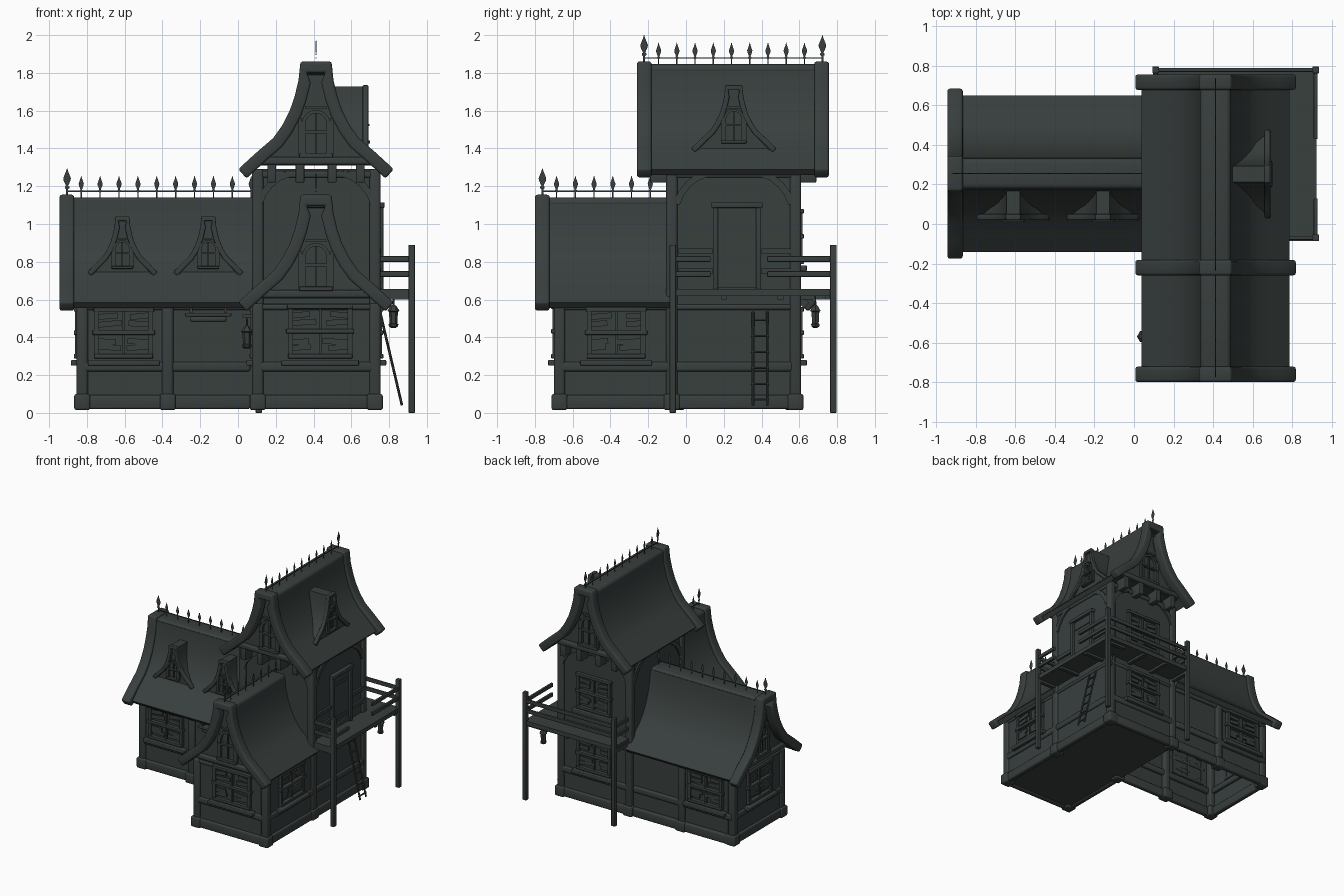
import bpy, bmesh, math, random
from mathutils import Matrix, Vector

if "Cube" in bpy.data.objects:
    bpy.data.objects.remove(bpy.data.objects["Cube"])

random.seed(4)
mat = bpy.data.materials.new("dark slate")
mat.diffuse_color = (0.040, 0.050, 0.048, 1)
mat.use_nodes = True
mat.node_tree.nodes["Principled BSDF"].inputs["Base Color"].default_value = mat.diffuse_color


def frame(x, y, yaw=0):
    """Wall frame: local x runs along the wall, local -y points outward."""
    return Matrix.Translation((x, y, 0)) @ Matrix.Rotation(math.radians(yaw), 4, 'Z')


W = Matrix.Identity(4)


def finish(name, bm, M, bev=0):
    bmesh.ops.recalc_face_normals(bm, faces=bm.faces[:])
    if bev:
        es = [e for e in bm.edges if len(e.link_faces) == 2 and e.calc_face_angle(0) > 0.9]
        bmesh.ops.bevel(bm, geom=es, offset=bev, segments=3, profile=0.5, affect='EDGES')
    bm.transform(M)
    me = bpy.data.meshes.new(name)
    bm.to_mesh(me)
    bm.free()
    me.shade_smooth()
    me.set_sharp_from_angle(angle=math.radians(35))
    me.materials.append(mat)
    ob = bpy.data.objects.new(name, me)
    bpy.context.collection.objects.link(ob)
    return ob


def box(name, M, x0, x1, y0, y1, z0, z1, bev=0, tilt=0, floor=True):
    bm = bmesh.new()
    bmesh.ops.create_cube(bm, size=1)
    bmesh.ops.scale(bm, vec=(abs(x1 - x0), abs(y1 - y0), abs(z1 - z0)), verts=bm.verts)
    if not floor:
        low = [f for f in bm.faces if f.normal.z < -.5]
        bmesh.ops.delete(bm, geom=low, context='FACES')
    c = Matrix.Translation(((x0 + x1) / 2, (y0 + y1) / 2, (z0 + z1) / 2))
    return finish(name, bm, M @ c @ Matrix.Rotation(tilt, 4, 'Y'), bev)


def prism(name, M, outer, inner, y0, y1, bev=0):
    """Solid strip between two x-z polylines, extruded along local y."""
    bm = bmesh.new()
    rows = [[bm.verts.new((x, y, z)) for x, z in line]
            for line, y in ((outer, y0), (outer, y1), (inner, y1), (inner, y0))]
    for i in range(len(outer) - 1):
        for k in range(4):
            a, b = rows[k], rows[(k + 1) % 4]
            bm.faces.new((a[i], a[i + 1], b[i + 1], b[i]))
    for i in (0, -1):
        bm.faces.new([r[i] for r in rows])
    finish(name, bm, M, bev)


def lathe(name, M, prof, n=8):
    bm = bmesh.new()
    rings = [[bm.verts.new((r * math.cos(2 * math.pi * k / n), r * math.sin(2 * math.pi * k / n), z))
              for k in range(n)] for r, z in prof]
    for a, b in zip(rings, rings[1:]):
        for k in range(n):
            bm.faces.new((a[k], a[(k + 1) % n], b[(k + 1) % n], b[k]))
    bm.faces.new(rings[0])
    bm.faces.new(rings[-1])
    finish(name, bm, M)


def rod(name, p, q, r, n=8):
    p, q = Vector(p), Vector(q)
    d = q - p
    lathe(name, Matrix.Translation(p) @ d.to_track_quat('Z', 'Y').to_matrix().to_4x4(),
          [(r, 0), (r, d.length)], n)


# Shared swept roof profile: half width, drop below the ridge
HALF = [(.08, 0), (.09, -.1), (.11, -.185), (.135, -.26), (.175, -.34),
        (.22, -.405), (.31, -.485), (.40, -.57)]


def profile(top, sx=1, sz=1):
    pts = [(-x, z) for x, z in reversed(HALF)] + HALF
    return [(x * sx, top + z * sz) for x, z in pts]


def inset(pts, t):
    out = []
    for i, (x, z) in enumerate(pts):
        a, b = pts[max(i - 1, 0)], pts[min(i + 1, len(pts) - 1)]
        d = Vector((b[0] - a[0], b[1] - a[1])).normalized()
        out.append((x + d.y * t, z - d.x * t))
    return out


def arch_window(M, z0, z1, r, d):
    """Arched window standing on the plane local y = d."""
    def arc(q):
        zc = z1 - r
        return [(-q, z0)] + [(-q * math.cos(math.pi * k / 10), zc + q * math.sin(math.pi * k / 10))
                             for k in range(11)] + [(q, z0)]
    t = r * .25
    prism("arch_frame", M, arc(r), arc(r - t), d - .02, d + .005)
    box("arch_mullion", M, -t * .3, t * .3, d - .012, d, z0, z1 - t)
    zm = (z0 + z1) / 2
    box("arch_rail", M, -r * 1.15, r * 1.15, d - .025, d, zm - t * .4, zm + t * .4)
    box("arch_sill", M, -r * 1.2, r * 1.2, d - .03, d, z0 - t, z0 + t * .2, .004)
    for s in (-1, 1):
        box("arch_jamb", M, s * r * 1.0, s * r * 1.22, d - .018, d, z0, z1 - r * .6)
    box("arch_lintel", M, -r * .75, r * .75, d - .018, d, z1 + t * .2, z1 + t)


def roof(name, M, top, y0, y1, sx=1, sz=1, bd=.078, t=.066, ends=(1, 0), drop=.03):
    p = profile(top, sx, sz)
    cover = [(x * .91, top + (z - top) * (1 - drop / .6) - drop) for x, z in p]
    prism(name + "_roof_cover", M, cover, inset(cover, t * .6), y0 + bd * .4, y1 - bd * .4 * ends[1])
    for on, a in zip(ends, (y0, y1 - bd)):
        if on:
            prism(name + "_bargeboard", M, p, inset(p, t), a, a + bd, t * .2)


def gable(name, M, top, y, base, sx=1, sz=1, lim=.32):
    p = [q for q in inset(profile(top, sx, sz), .035 * sz) if abs(q[0]) < lim * sx]
    prism(name + "_gable", M, p, [(x, base) for x, z in p], y, y + .03)


FLAT = Matrix.Diagonal((.12, 1, 1, 1))


def finials(M, top, y0, y1, big):
    """Flat iron ridge cresting."""
    def spike(y, h, w):
        lathe("finial", M @ Matrix.Translation((0, y, top - .03)) @ FLAT,
              [(w * .25, 0), (w * .25, h * .4), (w * .6, h * .43), (w * .6, h * .47), (w * .3, h * .5),
               (w * .95, h * .66), (w, h * .72), (w * .25, h * .92), (.0008, h)], 8)
    for y in big:
        spike(y, .185, .02)
    n = round((y1 - y0) / .0985)
    for i in range(n + 1):
        spike(y0 + (y1 - y0) * i / n, .145, .0135)
    box("cresting_rail", M, -.002, .002, min(y0, *big), max(y1, *big), top + .03, top + .037)


# Roof volumes: name, frame, ridge height, ends, width scale, gable planes, big finials
FW, LW = frame(.413, 0), frame(0, .255, -90)
for name, M, top, y0, y1, ends, sx, gs, big in (
        ("front_wing", FW, 1.155, -.80, -.06, (1, 0), 1.03, (-.715,), (-.76,)),
        ("side_wing", LW, 1.155, -.945, .10, (1, 0), 1.09, (-.865,), (-.905,)),
        ("tower", FW, 1.86, -.26, .757, (1, 1), 1.03, (-.17, .64), (-.222, .722))):
    roof(name, M, top, y0, y1, sx=sx, ends=ends)
    box(name + "_ridge_beam", M, -.078, .078, y0 + .05, y1 - .05 * ends[1], top - .07, top - .014, .025)
    finials(M, top - .015, y0 + .115, y1 - .1 * ends[1] - .03, big)
    for g in gs:
        gable(name, M, top, g, top - .55, sx)
        G = M if g < .3 else M @ frame(0, g + .03, 180)   # rear gable is turned round
        d = g if g < .3 else 0
        box(name + "_tie_beam", G, -.31, .31, d - .03, d + .02, top - .545, top - .505, .01)
        arch_window(G, top - .49, top - .255, .075, d)
        if name == "tower":
            box("gable_floor", G, -.31, .31, d, d + .12, top - .55, top - .52)
            for u in (-.235, -.085, .085, .235):
                box("corbel", G, u - .023, u + .023, d - .02, d + .09, top - .64, top - .54, .006)

# Dormers
for x, y, yaw, top, w, h, r, z0, z1 in ((-.612, .02, 0, 1.04, .185, .295, .048, .775, .915),
                                        (-.157, .02, 0, 1.04, .185, .295, .048, .775, .915),
                                        (.69, .253, 90, 1.735, .225, .335, .055, 1.44, 1.61)):
    D = frame(x, y, yaw)
    sx, sz = w / .4, h / .57
    roof("dormer", D, top, 0, .215, sx, sz, .03, .028, drop=.008)
    gable("dormer", D, top, .02, top - h, sx, sz, .41)
    arch_window(D, z0, z1, r, .02)

# Wall bodies (the side wing is open underneath)
box("side_wing_walls", W, -.84, .10, -.065, .58, .03, .58, floor=False)
box("front_wing_walls", W, .09, .74, -.685, -.05, .03, .58)
box("tower_walls", W, .09, .74, -.085, .595, .03, 1.29)

# Timber posts on square footings
for x, y, h in ((-.825, -.05, .58), (-.825, .565, .58), (-.372, -.06, .58), (-.372, .575, .58),
                (.105, -.67, .58), (.725, -.67, .58), (.105, -.075, 1.29), (.725, -.075, 1.29),
                (.105, .58, 1.29), (.725, .58, 1.29)):
    box("corner_post", W, x - .03, x + .03, y - .03, y + .03, .05, h, .015)
    box("post_footing", W, x - .042, x + .042, y - .042, y + .042, .015, .1, .012)


def window(M, u, z0, z1, w):
    """Shuttered window with broken boards."""
    a, b = u - w / 2, u + w / 2
    for p, q in ((a, a + .025), (b - .025, b)):
        box("window_jamb", M, p, q, -.008, .02, z0, z1)
    zm = (z0 + z1) / 2
    for z, e in ((z0 + .01, 0), (z1 - .012, .005), (zm, .01)):
        box("window_bar", M, a - e, b + e, -.014, .02, z - .012, z + .012, .004)
    box("window_mullion", M, u - .007, u + .007, 0, .02, z0, z1)
    for z in (z0 + .06, z0 + .09, zm + .05, zm + .09):
        for s in (-1, 1):
            l = random.uniform(.25, .42) * w
            p = a + .02 if s < 0 else b - .02 - l
            box("broken_board", M, p, p + l, .002, .016, z - .018, z + .012, 0, random.uniform(-.12, .12))
    box("window_ledge", M, a - .035, b + .035, -.03, .02, z0 - .04, z0 - .01, .006)


# Walls: origin, yaw, half length, windows (offset, z0, z1, width)
WIN = (0, .29, .56, .31)
for x, y, yaw, half, wins in (
        (.415, -.70, 0, .31, [(.02, .29, .575, .34)]), (-.385, -.08, 0, .45, [(-.22, .29, .56, .31)]),
        (-.855, .255, -90, .31, [WIN]), (-.385, .605, 180, .45, [(.215, .29, .56, .31)]),
        (.415, .61, 180, .31, [WIN, (0, .79, 1.08, .31)]), (.755, .255, 90, .31, []),
        (.755, -.37, 90, .31, [WIN]), (.075, -.37, -90, .31, [WIN])):
    F = frame(x, y, yaw)
    for z0, z1, d in ((.02, .095, -.003), (.22, .27, 0), (.545, .575, .005)):
        box("wall_beam", F, -half, half, d, .04, z0, z1, .012)
    for wn in wins:
        window(F, *wn)

# Curved braces and top beams on the tower
for x, y, yaw in ((.755, .255, 90), (.415, .61, 180), (.075, .255, -90), (.415, -.105, 0)):
    F = frame(x, y, yaw)
    box("tower_top_beam", F, -.31, .31, .003, .04, 1.245, 1.28, .01)
    for s in (-1, 1):
        def arc(r):
            return [(s * (.08 + r * math.cos(k * math.pi / 12)), 1.045 + r * math.sin(k * math.pi / 12))
                    for k in range(1, 6)]
        prism("curved_brace", F, arc(.25), arc(.215), .002, .03)

# Tower door onto the balcony
R = frame(.755, .27, 90)
for a, b in ((-.128, -.1), (.1, .128)):
    box("door_jamb", R, a, b, -.015, .03, .655, 1.11, .005)
box("door_lintel", R, -.135, .135, -.02, .03, 1.085, 1.115, .005)
box("door_panel", R, -.1, .1, .003, .03, .66, 1.085)
for z in (.73, 1.01):
    box("door_hinge", R, -.09, .09, -.003, .01, z, z + .025)
for a, b in ((-.31, -.13), (.13, .31)):
    for z in (.735, .84):
        box("wall_plank", R, a, b, -.002, .03, z, z + .03)

# Balcony wrapping the right and back
box("right_deck", W, .74, .925, -.085, .79, .62, .655)
box("back_deck", W, .10, .74, .595, .79, .62, .655)
for x in (.11, .33, .55):
    box("deck_joist", W, x - .015, x + .015, .58, .78, .6, .632)
for y in (-.07, .2, .5, .75):
    box("deck_joist", W, .73, .915, y - .015, y + .015, .6, .632)
for x, y in ((.92, -.07), (.92, .78), (.11, .78)):
    box("balcony_post", W, x - .017, x + .017, y - .017, y + .017, 0, .89, .004)
for z in (.72, .80):
    for x0, x1, y0, y1 in ((.91, .93, -.07, .13), (.91, .93, .43, .78), (.11, .92, .77, .79),
                           (.74, .92, -.08, -.06), (.10, .12, .60, .78)):
        box("balcony_rail", W, x0, x1, y0, y1, z, z + .03, .004)

# Ladder
for y in (.355, .43):
    rod("ladder_side", (.868, y, .04), (.752, y, .535), .007)
for i in range(6):
    f = .06 + i * .17
    rod("ladder_rung", (.868 - .116 * f, .345, .04 + .495 * f), (.868 - .116 * f, .44, .04 + .495 * f), .006, 6)

# Lanterns
for x, y, z in ((.823, .685, .45), (.047, -.57, .34)):
    lathe("lantern", Matrix.Translation((x, y, z)),
          [(.012, 0), (.024, .008), (.026, .02), (.02, .024), (.024, .085), (.032, .09), (.016, .115),
           (.006, .122), (.004, .17)], 6)
box("lantern_bracket", W, .025, .09, -.58, -.56, .505, .52)

# Small hanging canopy on the side wing front
box("canopy_board", W, -.28, -.035, -.125, -.06, .51, .53, .006)
box("canopy_box", W, -.255, -.06, -.115, -.06, .48, .512, .012)
for x in (-.25, -.065):
    box("canopy_strap", W, x - .008, x + .008, -.11, -.07, .52, .56)
